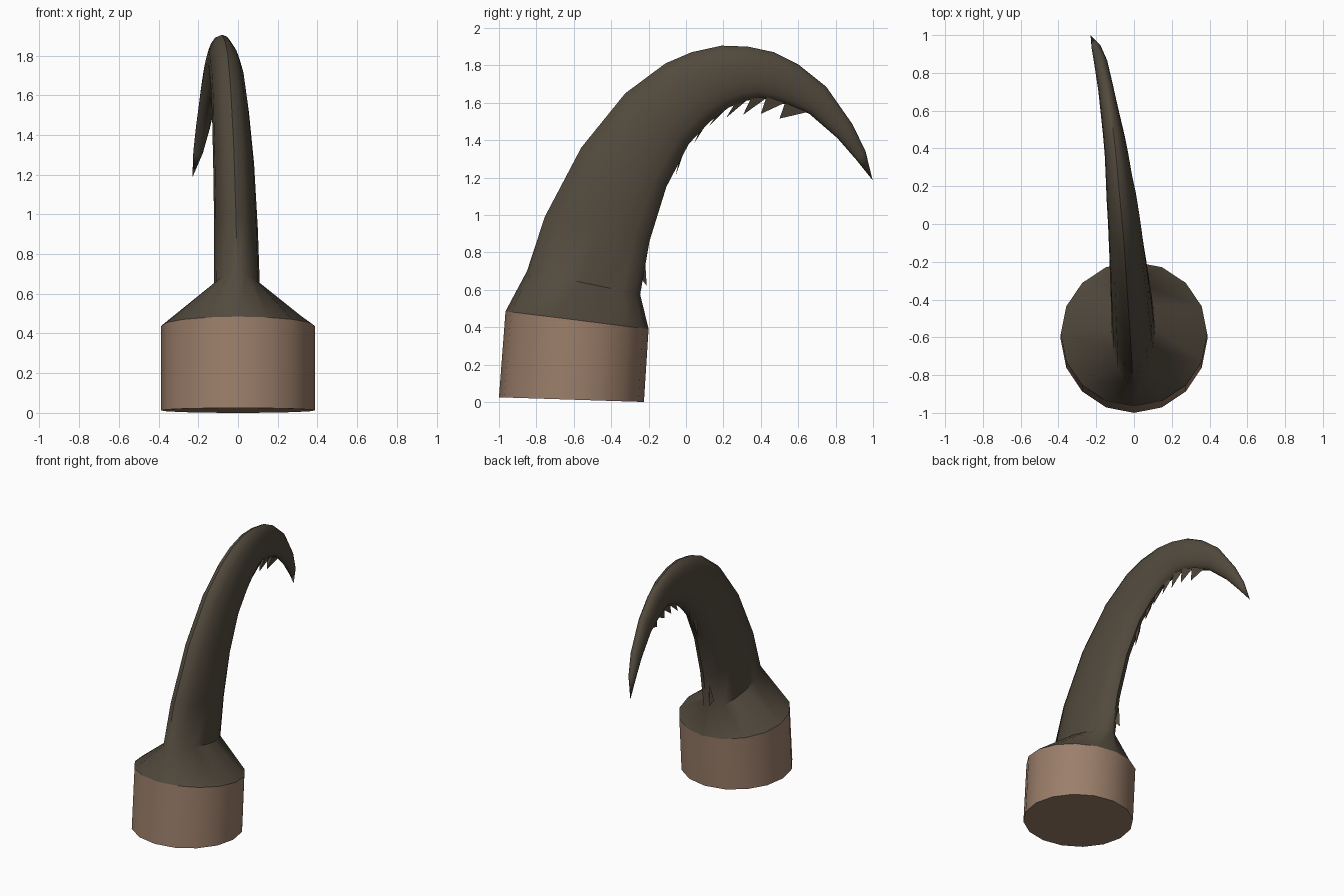
import bpy, bmesh, math
from mathutils import Vector

if "Cube" in bpy.data.objects:
    bpy.data.objects.remove(bpy.data.objects["Cube"])

SIDES = 16


def material(name, rgb):
    m = bpy.data.materials.new(name)
    m.diffuse_color = (*rgb, 1)
    m.use_nodes = True
    m.node_tree.nodes["Principled BSDF"].inputs["Base Color"].default_value = m.diffuse_color
    return m


dark_horn = material("dark horn", (0.085, 0.068, 0.047))
tan_skin = material("tan skin", (0.33, 0.21, 0.145))


def ring(bm, outer, inner, x, half):
    """Elliptical ring spanning an outer and an inner (y, z) point."""
    o, i = Vector((x, *outer)), Vector((x, *inner))
    c, r = (o + i) / 2, (o - i) / 2
    verts = []
    for k in range(SIDES):
        a = 2 * math.pi * k / SIDES
        verts.append(bm.verts.new(c + r * math.cos(a) + Vector((half * math.sin(a), 0, 0))))
    return verts


def finish(bm, name, mat, smooth=True):
    bmesh.ops.recalc_face_normals(bm, faces=bm.faces[:])
    me = bpy.data.meshes.new(name)
    bm.to_mesh(me)
    bm.free()
    me.materials.append(mat)
    ob = bpy.data.objects.new(name, me)
    bpy.context.collection.objects.link(ob)
    if smooth:
        bpy.ops.object.select_all(action='DESELECT')
        ob.select_set(True)
        bpy.context.view_layer.objects.active = ob
        bpy.ops.object.shade_smooth_by_angle(angle=math.radians(45))
    return ob


def loft(name, sections, mat, tip=None, cap_start=False):
    bm = bmesh.new()
    rings = [ring(bm, *s) for s in sections]
    for a, b in zip(rings, rings[1:]):
        for k in range(SIDES):
            n = (k + 1) % SIDES
            bm.faces.new((a[k], a[n], b[n], b[k]))
    if cap_start:
        bm.faces.new(rings[0])
    if tip:
        t = bm.verts.new(tip)
        for k in range(SIDES):
            bm.faces.new((rings[-1][k], rings[-1][(k + 1) % SIDES], t))
    return finish(bm, name, mat)


# Tilted stump at the root
loft("base_stump", [((-1.0, 0.025), (-0.225, 0.0), 0, 0.388),
                    ((-0.965, 0.485), (-0.20, 0.39), 0, 0.388)], tan_skin, cap_start=True)

# Curved claw: outer edge, inner edge, x centre, half width
claw = [
    ((-0.965, 0.485), (-0.20, 0.39), 0.0, 0.388),
    ((-0.85, 0.70), (-0.245, 0.575), -0.005, 0.115),
    ((-0.755, 0.99), (-0.195, 0.86), -0.01, 0.11),
    ((-0.56, 1.36), (-0.105, 1.15), -0.022, 0.103),
    ((-0.325, 1.65), (0.015, 1.38), -0.038, 0.093),
    ((-0.11, 1.81), (0.13, 1.50), -0.052, 0.086),
    ((0.03, 1.87), (0.23, 1.575), -0.065, 0.08),
    ((0.19, 1.905), (0.32, 1.61), -0.08, 0.07),
    ((0.33, 1.90), (0.40, 1.625), -0.092, 0.063),
    ((0.47, 1.87), (0.47, 1.61), -0.107, 0.057),
    ((0.60, 1.805), (0.55, 1.585), -0.125, 0.05),
    ((0.75, 1.685), (0.66, 1.54), -0.147, 0.042),
    ((0.89, 1.485), (0.81, 1.41), -0.175, 0.036),
    ((0.96, 1.34), (0.91, 1.295), -0.20, 0.025),
]
loft("claw", claw, dark_horn, tip=(-0.23, 0.998, 1.185))

# Backward-pointing barbs along the inner edge: tip, front root, back root (y, z)
barbs = [
    ((0.50, 1.515), (0.53, 1.60), (0.65, 1.55)),
    ((0.40, 1.54), (0.43, 1.63), (0.53, 1.60)),
    ((0.305, 1.535), (0.35, 1.63), (0.43, 1.625)),
    ((0.215, 1.52), (0.27, 1.61), (0.34, 1.625)),
    ((0.12, 1.47), (0.18, 1.56), (0.25, 1.60)),
    ((0.045, 1.385), (0.08, 1.47), (0.13, 1.52)),
    ((-0.055, 1.21), (-0.03, 1.33), (0.01, 1.40)),
    ((-0.21, 0.62), (-0.24, 0.66), (-0.22, 0.78)),
]
bm = bmesh.new()
for tip, front, back in barbs:
    x = -0.085 - 0.085 * (tip[0] - 0.25)
    t = bm.verts.new((x, *tip))
    f1 = bm.verts.new((x - 0.022, *front))
    f2 = bm.verts.new((x + 0.022, *front))
    b = bm.verts.new((x, *back))
    for tri in ((t, f1, f2), (t, f2, b), (t, b, f1), (f1, b, f2)):
        bm.faces.new(tri)
finish(bm, "barbs", dark_horn, smooth=False)
